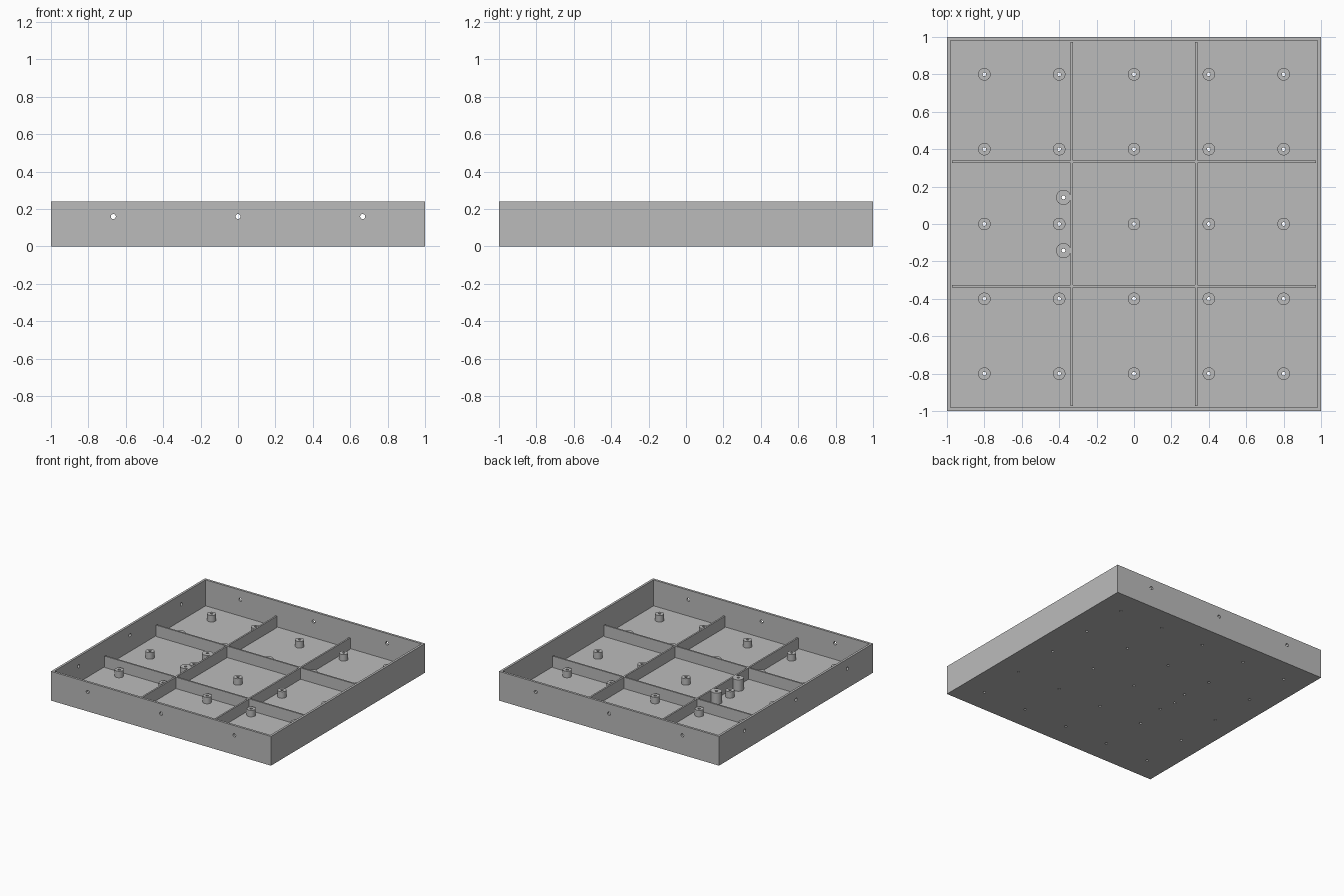
import bpy, bmesh, math
from mathutils import Matrix, Vector

if "Cube" in bpy.data.objects:
    bpy.data.objects.remove(bpy.data.objects["Cube"])

HEIGHT = 0.24
WALL = 0.0267        # wall and floor thickness
DIVIDER_TOP = 0.12
DIVIDER = 0.0133
THIRD = 1 / 3
SIDES = 32

grey = bpy.data.materials.new("grey plastic")
grey.use_nodes = True
colour = (0.5, 0.5, 0.5, 1)
grey.diffuse_color = colour
grey.node_tree.nodes["Principled BSDF"].inputs["Base Color"].default_value = colour


def finish(name, bm):
    """Turn a bmesh into a named grey object."""
    bmesh.ops.recalc_face_normals(bm, faces=bm.faces)
    mesh = bpy.data.meshes.new(name)
    bm.to_mesh(mesh)
    bm.free()
    mesh.materials.append(grey)
    obj = bpy.data.objects.new(name, mesh)
    bpy.context.collection.objects.link(obj)
    return obj


def select(obj):
    bpy.ops.object.select_all(action="DESELECT")
    obj.select_set(True)
    bpy.context.view_layer.objects.active = obj


def box(bm, low, high):
    low, high = Vector(low), Vector(high)
    bmesh.ops.create_cube(bm, size=1, matrix=Matrix.Translation((low + high) / 2)
                          @ Matrix.Diagonal((*(high - low), 1)))


def drill(bm, centre, radius, depth, turn=Matrix()):
    bmesh.ops.create_cone(bm, cap_ends=True, segments=SIDES, radius1=radius,
                          radius2=radius, depth=depth,
                          matrix=Matrix.Translation(centre) @ turn)


def tube(name, x, y, outer, inner, top):
    """Hollow post standing on the floor."""
    bm = bmesh.new()
    profile = [(inner, WALL), (outer, WALL), (outer, top), (inner, top)]
    rings = []
    for i in range(SIDES):
        a = math.tau * i / SIDES
        rings.append([bm.verts.new((x + r * math.cos(a), y + r * math.sin(a), z))
                      for r, z in profile])
    for i, ring in enumerate(rings):
        after = rings[(i + 1) % SIDES]
        for j in range(4):
            k = (j + 1) % 4
            bm.faces.new((ring[j], after[j], after[k], ring[k]))
    obj = finish(name, bm)
    select(obj)
    bpy.ops.object.shade_smooth_by_angle()


# Open tray: a block with its top inset and sunk to the floor
bm = bmesh.new()
box(bm, (-1, -1, 0), (1, 1, HEIGHT))
top = max(bm.faces, key=lambda f: f.calc_center_median().z)
bmesh.ops.inset_region(bm, faces=[top], thickness=WALL)
sunk = bmesh.ops.extrude_face_region(bm, geom=[top])["geom"]
bmesh.ops.translate(bm, vec=(0, 0, WALL - HEIGHT),
                    verts=[v for v in sunk if isinstance(v, bmesh.types.BMVert)])
if top.is_valid:
    bmesh.ops.delete(bm, geom=[top], context="FACES_ONLY")
tray = finish("tray", bm)

# Post positions
grid = (-0.8, -0.4, 0, 0.4, 0.8)
standoffs = [(x, y) for x in grid for y in grid]
tall_posts = [(-0.377, y) for y in (-0.142, 0.142)]

# Holes through the floor and through the front, back and right walls
bm = bmesh.new()
for x, y in standoffs + tall_posts:
    drill(bm, (x, y, WALL / 2), 0.01, WALL * 2)
along_x = Matrix.Rotation(math.pi / 2, 4, "Y")
along_y = Matrix.Rotation(math.pi / 2, 4, "X")
middle = 1 - WALL / 2
for p in (-2 * THIRD, 0, 2 * THIRD):
    drill(bm, (p, -middle, 0.16), 0.0133, WALL * 2, along_y)
    drill(bm, (p, middle, 0.16), 0.0133, WALL * 2, along_y)
    drill(bm, (-middle, p, 0.16), 0.0133, WALL * 2, along_x)
cutter = finish("hole_cutter", bm)
cutter.hide_render = True
cut = tray.modifiers.new("holes", "BOOLEAN")
cut.operation = "DIFFERENCE"
cut.solver = "EXACT"
cut.object = cutter
select(tray)
bpy.ops.object.modifier_apply(modifier=cut.name)
bpy.data.objects.remove(cutter)
select(tray)
bpy.ops.object.shade_smooth_by_angle()

# Low dividers making nine bays
inside = 1 - WALL
half = DIVIDER / 2
for side, p in (("low", -THIRD), ("high", THIRD)):
    bm = bmesh.new()
    box(bm, (p - half, -inside, WALL), (p + half, inside, DIVIDER_TOP))
    finish("lengthwise_divider_" + side, bm)
    bm = bmesh.new()
    box(bm, (-inside, p - half, WALL), (inside, p + half, DIVIDER_TOP))
    finish("crosswise_divider_" + side, bm)

# Short standoffs, and two taller posts against a divider
for x, y in standoffs:
    tube("standoff", x, y, 0.0333, 0.01, 0.08)
for x, y in tall_posts:
    tube("tall_post", x, y, 0.04, 0.01, DIVIDER_TOP)
